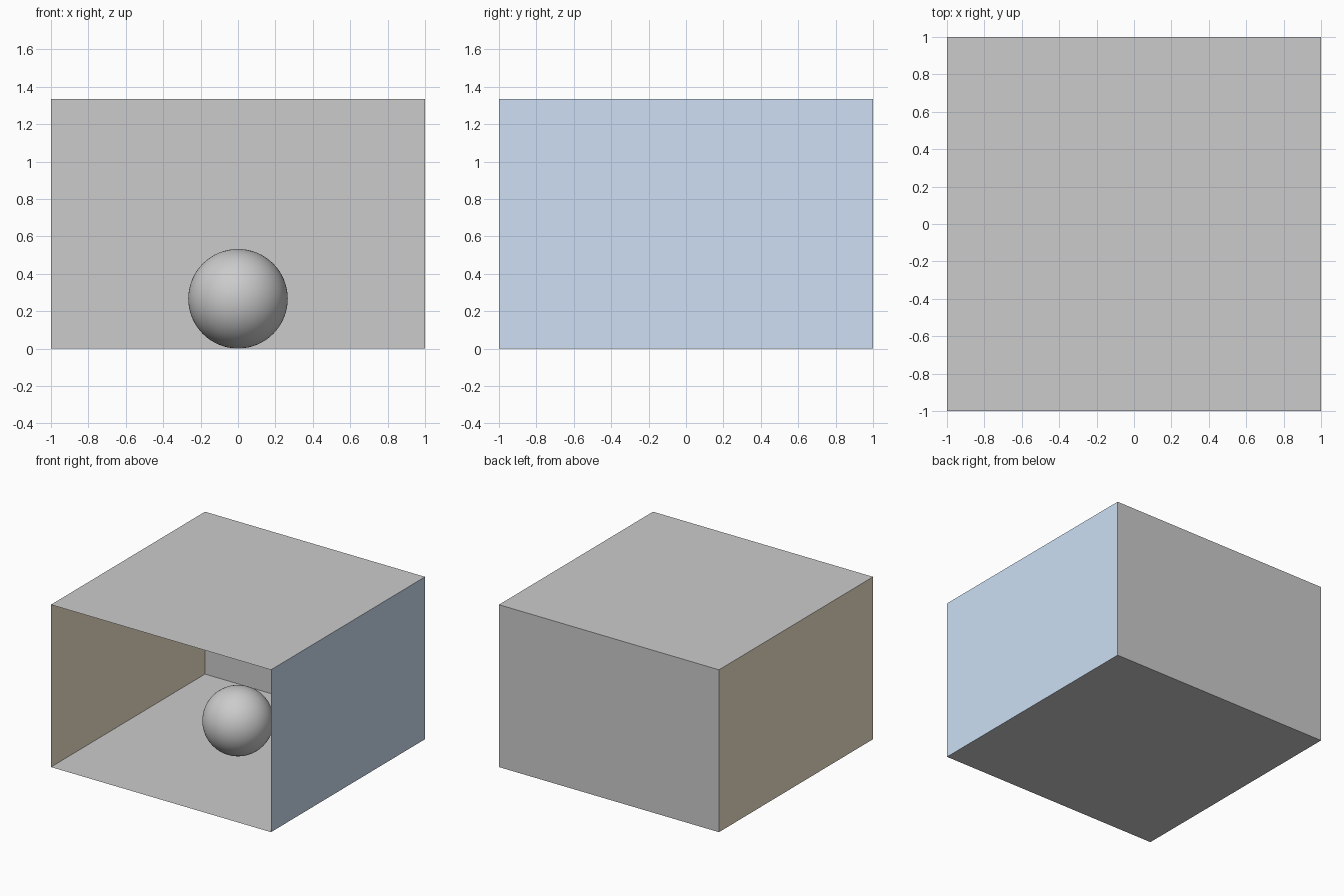
import bpy

if "Cube" in bpy.data.objects:
    bpy.data.objects.remove(bpy.data.objects["Cube"])

HALF = 1.0        # half width and depth of the room
HEIGHT = 1.334    # room height
RADIUS = 0.266    # ball radius


def make_material(name, rgb):
    mat = bpy.data.materials.new(name)
    mat.diffuse_color = (*rgb, 1.0)
    mat.use_nodes = True
    mat.node_tree.nodes["Principled BSDF"].inputs["Base Color"].default_value = mat.diffuse_color
    return mat


def panel(name, corner, u, v, mat=None):
    """Thin single-face panel spanned from a corner by edge vectors u and v."""
    def add(*vecs):
        return tuple(sum(c) for c in zip(*vecs))
    mesh = bpy.data.meshes.new(name)
    mesh.from_pydata([corner, add(corner, u), add(corner, u, v), add(corner, v)],
                     [], [(0, 1, 2, 3)])
    obj = bpy.data.objects.new(name, mesh)
    bpy.context.collection.objects.link(obj)
    if mat:
        mesh.materials.append(mat)
    return obj


tan = make_material("tan", (0.91, 0.79, 0.60))
blue = make_material("blue", (0.61, 0.74, 0.91))

W = 2 * HALF
across, deep, up = (W, 0, 0), (0, W, 0), (0, 0, HEIGHT)

# Room shell, open at the front, normals facing inwards
panel("floor", (-HALF, -HALF, 0), across, deep)
panel("ceiling", (-HALF, -HALF, HEIGHT), deep, across)
panel("back_wall", (-HALF, HALF, 0), across, up)
panel("left_wall", (-HALF, -HALF, 0), deep, up, tan)
panel("right_wall", (HALF, -HALF, 0), up, deep, blue)

# Ball resting in the middle of the floor
bpy.ops.mesh.primitive_uv_sphere_add(segments=64, ring_count=32, radius=RADIUS,
                                     location=(0, 0, RADIUS + 0.001))
ball = bpy.context.object
ball.name = "ball"
bpy.ops.object.shade_smooth()
